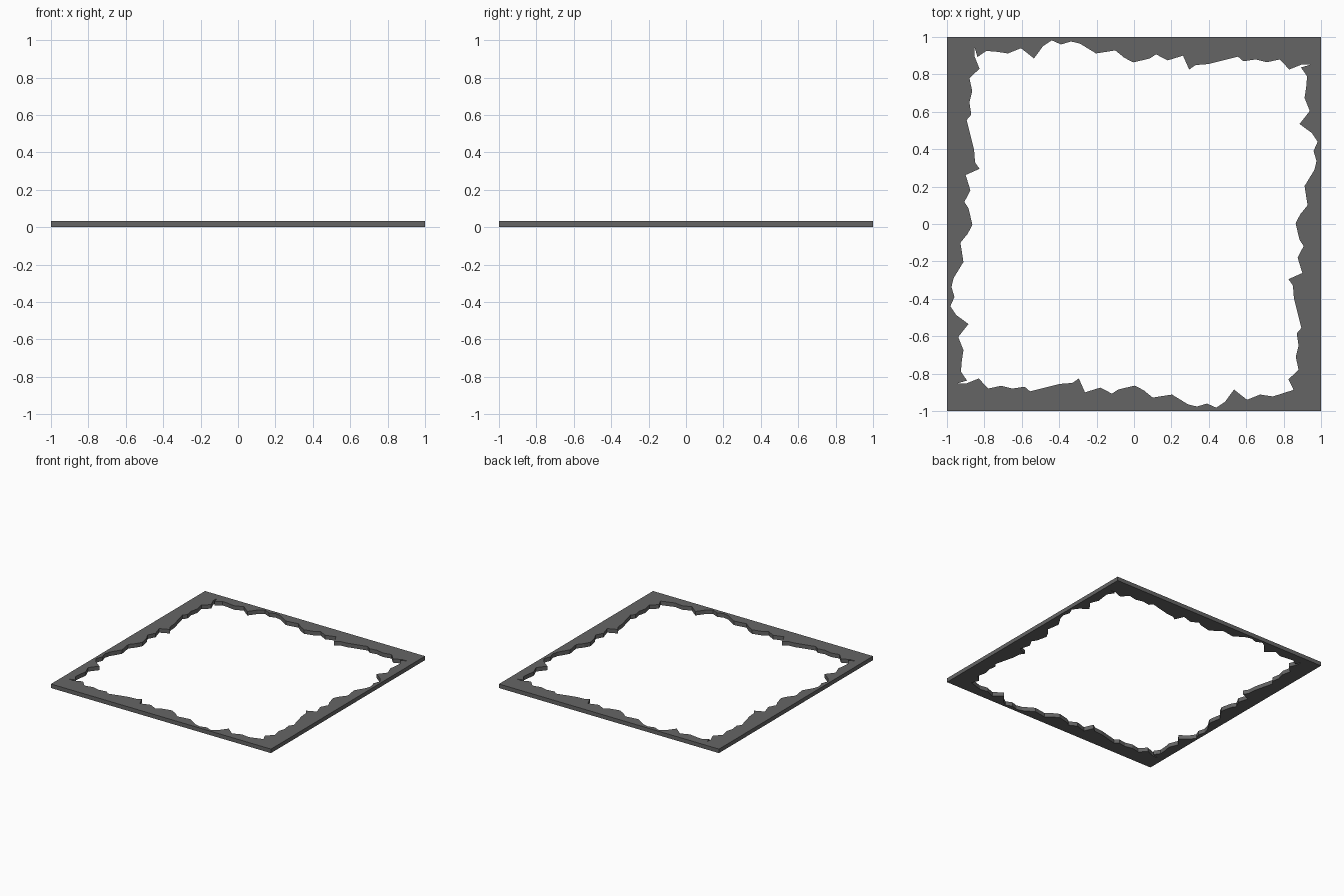
import bpy, bmesh
from mathutils import Vector

if "Cube" in bpy.data.objects:
    bpy.data.objects.remove(bpy.data.objects["Cube"])

THICKNESS = 0.033

# Ragged inner edge of the front side, left to right; the other sides repeat it by quarter turns
RAGGED = [(-.947, -.853), (-.898, -.853), (-.83, -.826), (-.78, -.88), (-.71, -.865),
          (-.65, -.88), (-.585, -.87), (-.556, -.895), (-.396, -.855), (-.33, -.85),
          (-.295, -.826), (-.262, -.90), (-.18, -.875), (-.118, -.907), (-.085, -.885),
          (.005, -.864), (.053, -.89), (.10, -.928), (.203, -.912), (.29, -.965),
          (.337, -.976), (.39, -.96), (.44, -.982), (.487, -.95), (.535, -.885),
          (.604, -.94), (.674, -.912), (.743, -.922), (.79, -.925), (.837, -.893)]


def quarter_turn(p, n):
    x, y = p
    for _ in range(n):
        x, y = -y, x
    return x, y


sides = [[quarter_turn(p, n) for p in RAGGED] for n in range(4)]
# The front right corner has no notch
sides[0] = sides[0][:-2]
sides[1] = [(.853, -.887)] + sides[1][2:]
inner = [p for side in sides for p in side]
outer = [(-1, -1), (1, -1), (1, 1), (-1, 1)]

# Flat ring between both outlines, then extruded upward
bm = bmesh.new()
edges = []
for loop in (outer, inner):
    vs = [bm.verts.new((x, y, 0)) for x, y in loop]
    edges += [bm.edges.new((vs[i - 1], vs[i])) for i in range(len(vs))]
bmesh.ops.triangle_fill(bm, use_beauty=True, edges=edges, normal=Vector((0, 0, 1)))
res = bmesh.ops.extrude_face_region(bm, geom=bm.faces[:], use_keep_orig=True)
top = [g for g in res["geom"] if isinstance(g, bmesh.types.BMVert)]
bmesh.ops.translate(bm, verts=top, vec=(0, 0, THICKNESS))
bmesh.ops.recalc_face_normals(bm, faces=bm.faces[:])
mesh = bpy.data.meshes.new("ragged_frame")
bm.to_mesh(mesh)
bm.free()

frame = bpy.data.objects.new("ragged_frame", mesh)
bpy.context.collection.objects.link(frame)
mat = bpy.data.materials.new("dark grey")
mat.diffuse_color = (0.13, 0.13, 0.13, 1)
mat.use_nodes = True
mat.node_tree.nodes["Principled BSDF"].inputs["Base Color"].default_value = mat.diffuse_color
mesh.materials.append(mat)
